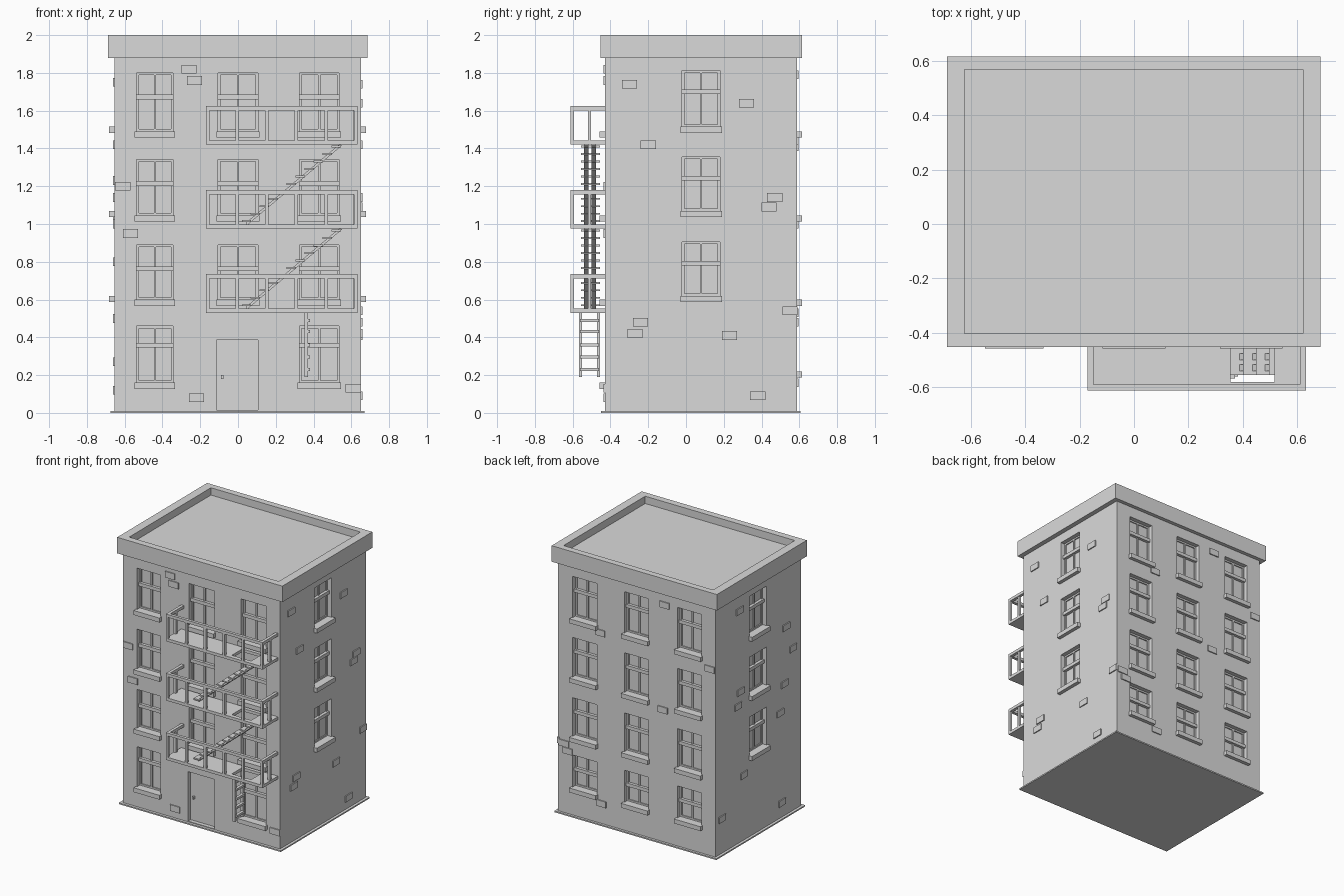
import bpy, bmesh, math
from mathutils import Matrix, Vector

cube = bpy.data.objects.get("Cube")
if cube:
    bpy.data.objects.remove(cube, do_unlink=True)

grey = bpy.data.materials.new("plain_grey")
grey.use_nodes = True
GREY = (0.7, 0.7, 0.7, 1)
grey.diffuse_color = GREY
grey.node_tree.nodes["Principled BSDF"].inputs["Base Color"].default_value = GREY


def boxes(name, spans):
    """One object from boxes given as (x0, x1, y0, y1, z0, z1)."""
    bm = bmesh.new()
    for x0, x1, y0, y1, z0, z1 in spans:
        centre = Vector((x0 + x1, y0 + y1, z0 + z1)) / 2
        size = (abs(x1 - x0), abs(y1 - y0), abs(z1 - z0), 1)
        bmesh.ops.create_cube(bm, size=1, matrix=Matrix.Translation(centre) @ Matrix.Diagonal(size))
    mesh = bpy.data.meshes.new(name)
    bm.to_mesh(mesh)
    bm.free()
    mesh.materials.append(grey)
    obj = bpy.data.objects.new(name, mesh)
    bpy.context.collection.objects.link(obj)
    return obj


def cut(obj, spans):
    """Cut boxes out of an object."""
    cutter = boxes("cutter", spans)
    cutter.hide_render = True
    mod = obj.modifiers.new("cut", "BOOLEAN")
    mod.operation, mod.solver, mod.object = "DIFFERENCE", "EXACT", cutter
    bpy.context.view_layer.objects.active = obj
    bpy.ops.object.modifier_apply(modifier=mod.name)
    bpy.data.objects.remove(cutter, do_unlink=True)


LEFT, RIGHT, FRONT, BACK, TOP = -0.655, 0.65, -0.43, 0.587, 1.88


def on_wall(wall, u0, u1, z0, z1, d0, d1):
    """Box on a wall: u runs along it, d runs outward from it."""
    if wall == "front":
        return (u0, u1, FRONT - d1, FRONT - d0, z0, z1)
    if wall == "back":
        return (u0, u1, BACK + d0, BACK + d1, z0, z1)
    if wall == "right":
        return (RIGHT + d0, RIGHT + d1, u0, u1, z0, z1)
    return (LEFT - d1, LEFT - d0, u0, u1, z0, z1)


# Window list: wall, centre, half width, sill top, head, rail drop
windows = []
for sill, head in ((1.49, 1.80), (1.045, 1.342), (0.60, 0.89), (0.16, 0.46)):
    ground = sill < 0.2
    for u, half in ((-0.44, 0.097), (0, 0.105), (0.43, 0.105)):
        if not (ground and u == 0):
            windows.append(("front", u, half, sill, head, 0.09 if ground else 0.115))
        windows.append(("back", u, 0.1, 0.22 if ground else sill, head, 0.1))
for wall in ("right", "left"):
    for sill, head in ((1.515, 1.812), (1.07, 1.355), (0.62, 0.905)):
        windows.append((wall, 0.08, 0.1, sill, head, 0.1))

# Walls with recessed openings
RECESS = 0.04
openings = [on_wall(w, u - h, u + h, s, t, -RECESS, 0.1) for w, u, h, s, t, r in windows]
openings.append(on_wall("front", -0.113, 0.105, 0.015, 0.386, -0.03, 0.1))
walls = boxes("walls", [(LEFT, RIGHT, FRONT, BACK, 0, TOP)])
cut(walls, openings)

# Sills, meeting rails and slim sash bars
sills, rails, bars = [], [], []
for w, u, h, s, t, r in windows:
    sills.append(on_wall(w, u - h - 0.01, u + h + 0.01, s - 0.033, s, -RECESS, 0.027))
    rails.append(on_wall(w, u - h, u + h, t - r - 0.025, t - r, -RECESS - 0.005, -0.018))
    for c in (u - h + 0.006, u, u + h - 0.006):
        bars.append(on_wall(w, c - 0.006, c + 0.006, s, t, -RECESS - 0.005, -RECESS + 0.008))
    for c in (s + 0.006, t - 0.006):
        bars.append(on_wall(w, u - h, u + h, c - 0.006, c + 0.006, -RECESS - 0.005, -RECESS + 0.008))
boxes("window_sills", sills)
boxes("window_rails", rails)
boxes("window_sash_bars", bars)

# Door handle and ground plinth
boxes("door_handle", [on_wall("front", -0.09, -0.078, 0.18, 0.2, -0.035, -0.015)])
boxes("plinth", [(-0.675, 0.67, -0.45, 0.605, 0, 0.01)])

# Cornice with sunken flat roof
cornice = boxes("cornice_and_roof", [(-0.687, 0.685, -0.452, 0.615, TOP, 2)])
cut(cornice, [(-0.622, 0.62, -0.402, 0.567, 1.945, 2.1)])

# Raised bricks scattered over each wall
bricks = {
    "front": ((-0.26, 1.82), (-0.23, 1.76), (-0.61, 1.2), (-0.57, 0.95), (-0.22, 0.08), (0.61, 0.13)),
    "back": ((0.3, 1.44), (-0.235, 1.79), (-0.61, 1.41), (0.6, 0.53), (0.57, 0.48), (0.29, 0.16), (-0.22, 1.0)),
    "right": ((-0.3, 1.74), (0.32, 1.64), (-0.2, 1.42), (0.47, 1.14), (0.44, 1.09), (-0.24, 0.48),
              (-0.27, 0.42), (0.23, 0.41), (0.38, 0.09), (0.55, 0.54)),
    "left": ((0.29, 1.14), (0.32, 1.04), (-0.33, 1.23), (-0.23, 1.0), (0.51, 0.27), (-0.18, 0.8),
             (0.25, 0.5), (-0.2, 0.12), (0.3, 1.75), (-0.25, 1.42)),
}
boxes("raised_bricks", [on_wall(w, u - 0.04, u + 0.04, z - 0.023, z + 0.023, -0.01, 0.008)
                        for w, spots in bricks.items() for u, z in spots])

# Fire escape balconies
X0, X1, Y0 = -0.17, 0.632, -0.612
BAR = 0.018
levels = (0.53, 0.975, 1.42)
for number, z in enumerate(levels, 1):
    floor = boxes(f"balcony_floor_{number}", [(X0, X1, Y0, FRONT, z, z + 0.022)])
    cut(floor, [(0.355, 0.515, -0.58, -0.455, z - 0.1, z + 0.1)])
    top = z + 0.204
    rail = [(X0, X1, Y0, Y0 + 0.022, top - 0.022, top)]
    for x in (X0, X1 - 0.022):
        rail.append((x, x + 0.022, Y0 + 0.022, FRONT, top - 0.022, top))
        rail.append((x, x + BAR, -0.52, -0.502, z + 0.022, top - 0.022))
    for i in range(6):
        x = X0 + i * (X1 - X0 - BAR) / 5
        rail.append((x, x + BAR, Y0, Y0 + BAR, z + 0.022, top - 0.022))
    boxes(f"balcony_railing_{number}", rail)

# Stairs between balconies
STEPS, RUN, RISE = 11, 0.5, 0.42
for number, z in enumerate(levels[:2], 1):
    treads = []
    for i in range(STEPS):
        x, h = 0.02 + i * 0.0475, z + 0.04 + i * 0.0395
        treads.append((x, x + 0.05, -0.555, -0.455, h - 0.005, h + 0.005))
    boxes(f"stair_treads_{number}", treads)
    length, slope = math.hypot(RUN, RISE), math.atan2(RISE, RUN)
    stringers = boxes(f"stair_stringers_{number}", [
        (-length / 2, length / 2, y, y + 0.024, -0.007, 0.007) for y in (-0.54, -0.5)])
    stringers.data.transform(Matrix.Translation((0.295, 0, z + 0.235)) @ Matrix.Rotation(-slope, 4, "Y"))

# Drop ladder
ladder = [(0.353, 0.371, y, y + 0.017, 0.19, 0.535) for y in (-0.567, -0.472)]
ladder += [(0.36, 0.382, -0.56, -0.46, z - 0.008, z + 0.008) for z in (0.23, 0.295, 0.36, 0.43, 0.49)]
boxes("drop_ladder", ladder)
